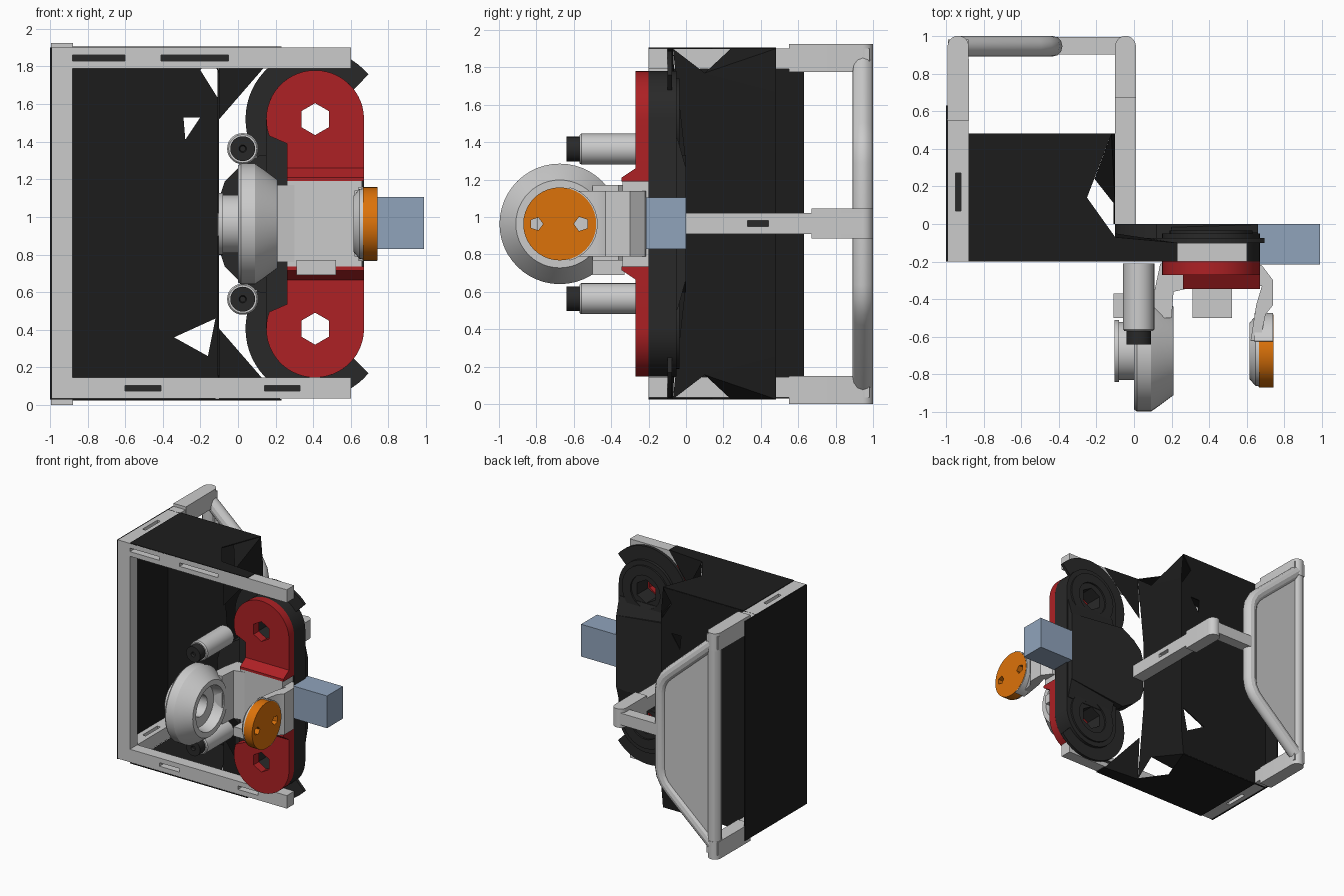
import bpy, bmesh
from math import sin, cos, pi, radians
from mathutils import Vector

if "Cube" in bpy.data.objects:
    bpy.data.objects.remove(bpy.data.objects["Cube"])

ZC = 0.963                      # mirror height of the whole machine
HX, HY = 0.41, -0.675           # disc centre in x, wheel axle in y


def material(name, rgb):
    m = bpy.data.materials.new(name)
    m.diffuse_color = (*rgb, 1)
    m.use_nodes = True
    m.node_tree.nodes["Principled BSDF"].inputs["Base Color"].default_value = m.diffuse_color
    return m


BLACK = material("black_sheet", (0.012, 0.012, 0.012))
DARK = material("dark_grey", (0.022, 0.022, 0.022))
RED = material("red", (0.42, 0.015, 0.018))
ORANGE = material("orange", (0.72, 0.17, 0.003))
BLUE = material("blue_grey", (0.28, 0.37, 0.5))


def finish(name, bm, mat=None):
    bmesh.ops.remove_doubles(bm, verts=bm.verts, dist=1e-5)
    bmesh.ops.recalc_face_normals(bm, faces=bm.faces)
    me = bpy.data.meshes.new(name)
    bm.to_mesh(me)
    bm.free()
    ob = bpy.data.objects.new(name, me)
    bpy.context.collection.objects.link(ob)
    if mat:
        me.materials.append(mat)
    return ob


def from_curve(name, cu, remap, mat):
    tmp = bpy.data.objects.new("tmp", cu)
    bpy.context.collection.objects.link(tmp)
    bpy.context.view_layer.update()
    me = bpy.data.meshes.new_from_object(tmp.evaluated_get(bpy.context.evaluated_depsgraph_get()))
    bm = bmesh.new()
    bm.from_mesh(me)
    for v in bm.verts:
        v.co = remap(*v.co)
    bpy.data.objects.remove(tmp)
    bpy.data.meshes.remove(me)
    return finish(name, bm, mat)


def prism(name, axis, a, b, outline, holes=(), mat=None):
    """Extrude a 2D outline with holes from a to b along an axis."""
    cu = bpy.data.curves.new(name, 'CURVE')
    cu.dimensions, cu.fill_mode, cu.extrude = '2D', 'BOTH', (b - a) / 2
    for loop in [outline, *holes]:
        s = cu.splines.new('POLY')
        s.points.add(len(loop) - 1)
        for p, (u, v) in zip(s.points, loop):
            p.co = (u, v, 0, 1)
        s.use_cyclic_u = True
    c = (a + b) / 2
    remap = {'x': lambda u, v, w: Vector((w + c, u, v)),
             'y': lambda u, v, w: Vector((u, w + c, v)),
             'z': lambda u, v, w: Vector((u, v, w + c))}[axis]
    return from_curve(name, cu, remap, mat)


def tube(name, pts, r, mat=None):
    cu = bpy.data.curves.new(name, 'CURVE')
    cu.dimensions, cu.bevel_depth, cu.bevel_resolution, cu.use_fill_caps = '3D', r, 4, True
    s = cu.splines.new('POLY')
    s.points.add(len(pts) - 1)
    for p, q in zip(s.points, pts):
        p.co = (*q, 1)
    return from_curve(name, cu, lambda *c: Vector(c), mat)


def rect(u0, u1, v0, v1):
    return [(u0, v0), (u1, v0), (u1, v1), (u0, v1)]


def arc(cx, cy, r, a0=0, a1=360, n=32):
    m = n if a1 - a0 == 360 else n - 1
    return [(cx + r * cos(radians(a0 + (a1 - a0) * i / m)),
             cy + r * sin(radians(a0 + (a1 - a0) * i / m))) for i in range(n)]


def flip(pts):
    """Mirror 2D or 3D points about the mid height."""
    return [(*p[:-1], 2 * ZC - p[-1]) for p in pts]


def box(name, x0, x1, y0, y1, z0, z1, mat=None):
    return prism(name, 'z', z0, z1, rect(x0, x1, y0, y1), mat=mat)


def lathe(name, axis, origin, profile, mat=None, n=40):
    """Spin (along, radius) points around an axis; the profile is a closed loop."""
    bm = bmesh.new()
    rings = []
    for i in range(n):
        c, s = cos(2 * pi * i / n), sin(2 * pi * i / n)
        rings.append([bm.verts.new(Vector(origin) + (Vector((t, r * c, r * s)) if axis == 'x'
                      else Vector((r * c, t, r * s)))) for t, r in profile])
    k = len(profile)
    for i in range(n):
        A, B = rings[i], rings[(i + 1) % n]
        for j in range(k):
            bm.faces.new((A[j], A[(j + 1) % k], B[(j + 1) % k], B[j]))
    bmesh.ops.dissolve_degenerate(bm, dist=1e-6, edges=bm.edges)
    return finish(name, bm, mat)


def sheets(name, polys, mat):
    bm = bmesh.new()
    for p in polys:
        bm.faces.new([bm.verts.new(q) for q in p])
    return finish(name, bm, mat)


# front frame: rails with slots over a thin dark core, and the left post
for tag, z, slots in (("upper", 1.845, ((-0.88, -0.6), (-0.41, -0.05))),
                      ("lower", 0.09, ((-0.6, -0.41), (0.14, 0.33)))):
    prism(tag + "_front_rail", 'y', -0.2, -0.1, rect(-0.99, 0.6, z - 0.055, z + 0.055),
          [rect(a, b, z - 0.015, z + 0.015) for a, b in slots])
    box(tag + "_rail_core", -0.97, 0.58, -0.125, -0.105, z - 0.04, z + 0.04, DARK)
    prism(tag + "_side_rail", 'z', z - 0.055, z + 0.055, rect(-0.99, -0.88, -0.1, 0.98),
          [rect(-0.95, -0.92, 0.07, 0.27)])
    box(tag + "_side_rail_core", -0.97, -0.9, -0.08, 0.9, z - 0.01, z + 0.01, DARK)
    zc = 1.85 if tag == "upper" else 0.075
    prism(tag + "_corner_clamp", 'z', zc - 0.075, zc + 0.075,
          [(-0.993, 0.55), (-0.877, 0.55)] + arc(-0.935, 0.945, 0.056, 0, 180, 14))
box("front_left_post", -0.99, -0.88, -0.2, -0.1, 0.14, 1.79)

# rear bumper: post, bent tube, infill plate and middle arm
tube("rear_post", [(-0.935, 0.945, 0.05), (-0.935, 0.945, 1.88)], 0.055)
low = [(-0.935, 0.1), (-0.53, 0.46), (-0.48, 0.51), (-0.447, 0.57), (-0.435, 0.64)]
path = low + flip(low)[::-1]
tube("bumper_tube", [(x, 0.945, z) for x, z in path], 0.055)
prism("bumper_plate", 'y', 0.945, 0.975, path)
box("bumper_strut", -0.43, -0.04, 0.9, 0.995, ZC - 0.05, ZC + 0.05)
prism("middle_arm", 'x', -0.1, 0.01, rect(0, 0.95, 0.91, 1.02), [rect(0.33, 0.44, 0.95, 0.98)])
box("middle_arm_core", -0.055, -0.035, 0.02, 0.9, 0.93, 1.0, DARK)
prism("middle_arm_clamp", 'z', 0.885, 1.045,
      [(-0.1, 0.67), (0.01, 0.67)] + arc(-0.045, 0.945, 0.055, 0, 180, 14))

# black sheet tub
prism("left_panel", 'x', -1.0, -0.99, rect(-0.2, 0.63, 0.03, 1.9), mat=BLACK)
cover = [(-0.88, -0.2), (0.23, -0.2), (0.23, -0.1), (-0.1, -0.07), (-0.25, 0.14), (-0.12, 0.48), (-0.88, 0.48)]
prism("top_cover", 'z', 1.897, 1.905, cover, mat=BLACK)
prism("bottom_cover", 'z', 0.025, 0.033, cover, mat=BLACK)
prism("back_panel", 'y', 0.472, 0.482,
      [(-0.99, 0.03), (-0.12, 0.03), (-0.1, 0.25), (-0.1, 1.62), (-0.2, 1.78), (-0.12, 1.9), (-0.99, 1.9)],
      [[(-0.29, 1.53), (-0.2, 1.53), (-0.28, 1.41)], [(-0.34, 0.36), (-0.12, 0.46), (-0.16, 0.26)]], BLACK)
half = [(0, 1.27), (0.1, 1.77), (0.48, 1.67)]
prism("right_panel", 'x', -0.108, -0.1, half + flip(half)[::-1], mat=BLACK)
folds = [[(-0.12, 0.48, 1.9), (-0.1, 0.48, 1.67), (-0.1, 0.1, 1.77)],
         [(-0.12, 0.48, 1.9), (-0.21, 0.24, 1.9), (-0.1, 0.1, 1.77)],
         [(-0.1, -0.07, 1.9), (0.23, -0.1, 1.9), (-0.1, -0.05, 1.52)],
         [(-0.1, 0, 1.27), (-0.1, -0.07, 1.9), (-0.1, 0.1, 1.77)]]
sheets("folded_corners", folds + [flip(p) for p in folds], BLACK)

# dark gear shield with its central bulge
zt, zb = 1.52, 2 * ZC - 1.52
prism("gear_shield", 'y', -0.2, -0.05, arc(HX, zt, 0.26, 0, 180, 24) + arc(HX, zb, 0.26, 180, 360.01, 24),
      [arc(HX, z, 0.1, 30, 390, 6) for z in (zt, zb)], DARK)
lobe = [(0.66, 1.27), (0.12, 1.33), (0.0, 1.26), (-0.07, 1.19), (-0.1, 1.1), (-0.095, 1.02), (-0.07, ZC)]
prism("shield_bulge", 'y', -0.14, 0.0, lobe + flip(lobe[:-1])[::-1], mat=DARK)

# upper and lower intake units
for tag, z, s in (("upper", zt, 1), ("lower", zb, -1)):
    fit = (lambda p: p) if s == 1 else flip
    prism(tag + "_crescent_guard", 'y', -0.1, -0.075,
          fit(arc(HX, zt, 0.37, 40, 228, 32) + arc(HX, zt, 0.245, 37, 228, 24)[::-1]), mat=DARK)
    prism(tag + "_rear_ring", 'y', -0.05, -0.035, arc(HX, z, 0.22), [arc(HX, z, 0.14)], DARK)
    prism(tag + "_shield_ramp", 'x', 0.2, 0.66,
          fit([(-0.06, 1.26), (0, 1.26), (-0.045, 1.42), (-0.06, 1.42)]), mat=DARK)
    prism(tag + "_red_plate", 'y', -0.27, -0.2,
          fit([(0.67, 1.2)] + arc(HX, zt, 0.26, 0, 200, 30) + [(0.26, 1.39), (0.26, 1.2)]),
          [arc(HX, z, 0.085, 30, 390, 6)], RED)
    prism(tag + "_red_lip", 'x', 0.26, 0.67,
          fit([(-0.2, 1.19), (-0.345, 1.19), (-0.345, 1.21), (-0.27, 1.26), (-0.2, 1.26)]), mat=RED)
    zm = ZC + s * 0.4
    lathe(tag + "_motor", 'y', (0.025, 0, zm),
          [(-0.21, 0), (-0.21, 0.083), (-0.56, 0.083), (-0.57, 0.075), (-0.57, 0)], n=28)
    lathe(tag + "_motor_cap", 'y', (0.025, 0, zm),
          [(-0.56, 0), (-0.56, 0.066), (-0.64, 0.066), (-0.64, 0.02), (-0.62, 0.015), (-0.62, 0)], DARK, 28)

# grey centre housing and side brackets
box("centre_housing", 0.26, 0.66, -0.34, -0.2, 0.73, 1.2)
box("lower_tab", 0.31, 0.52, -0.5, -0.33, 0.69, 0.77)
prism("left_bracket", 'z', 0.76, 1.17,
      [(0.3, -0.21), (0.14, -0.21), (0.11, -0.35), (0.1, -0.5), (0.2, -0.5), (0.21, -0.36), (0.3, -0.34)])
prism("right_bracket", 'z', 0.79, 1.14,
      [(0.6, -0.2), (0.68, -0.22), (0.74, -0.3), (0.74, -0.43), (0.7, -0.48), (0.67, -0.62),
       (0.62, -0.62), (0.65, -0.43), (0.68, -0.33), (0.6, -0.33)])

# large dished wheel and its hub
lathe("dished_wheel", 'x', (0, HY, ZC),
      [(0.0, 0.09), (0.0, 0.31), (0.015, 0.322), (0.09, 0.322), (0.13, 0.295), (0.21, 0.235),
       (0.21, 0.19), (0.12, 0.175), (0.12, 0.09)], n=48)
lathe("wheel_hub", 'x', (0, HY, ZC),
      [(0.02, 0.09), (0.02, 0.155), (-0.08, 0.155), (-0.08, 0.165), (-0.105, 0.165), (-0.105, 0.09)])
box("hub_spacer", -0.11, -0.05, -0.5, -0.37, 0.9, 1.02)

# orange disc, its grey rim and the half cuff that holds it
prism("orange_disc", 'x', 0.665, 0.742, arc(HY, ZC, 0.195, n=40),
      [arc(HY - 0.125, ZC, 0.036, 0, 360, 5), arc(HY + 0.115, ZC, 0.04, 36, 396, 5)], ORANGE)
lathe("disc_rim", 'x', (0, HY, ZC), [(0.67, 0.12), (0.67, 0.19), (0.645, 0.185), (0.615, 0.15), (0.615, 0.12)])
prism("disc_cuff", 'x', 0.64, 0.74, arc(HY, ZC, 0.203, -75, 75, 20) + arc(HY, ZC, 0.193, -75, 75, 20)[::-1])

# game block held in the mouth of the intake
box("held_block", 0.66, 0.99, -0.215, 0.0, 0.83, 1.105, BLUE)

for ob in bpy.context.scene.objects:
    ob.select_set(True)
    bpy.context.view_layer.objects.active = ob
bpy.ops.object.shade_smooth_by_angle(angle=radians(30))
